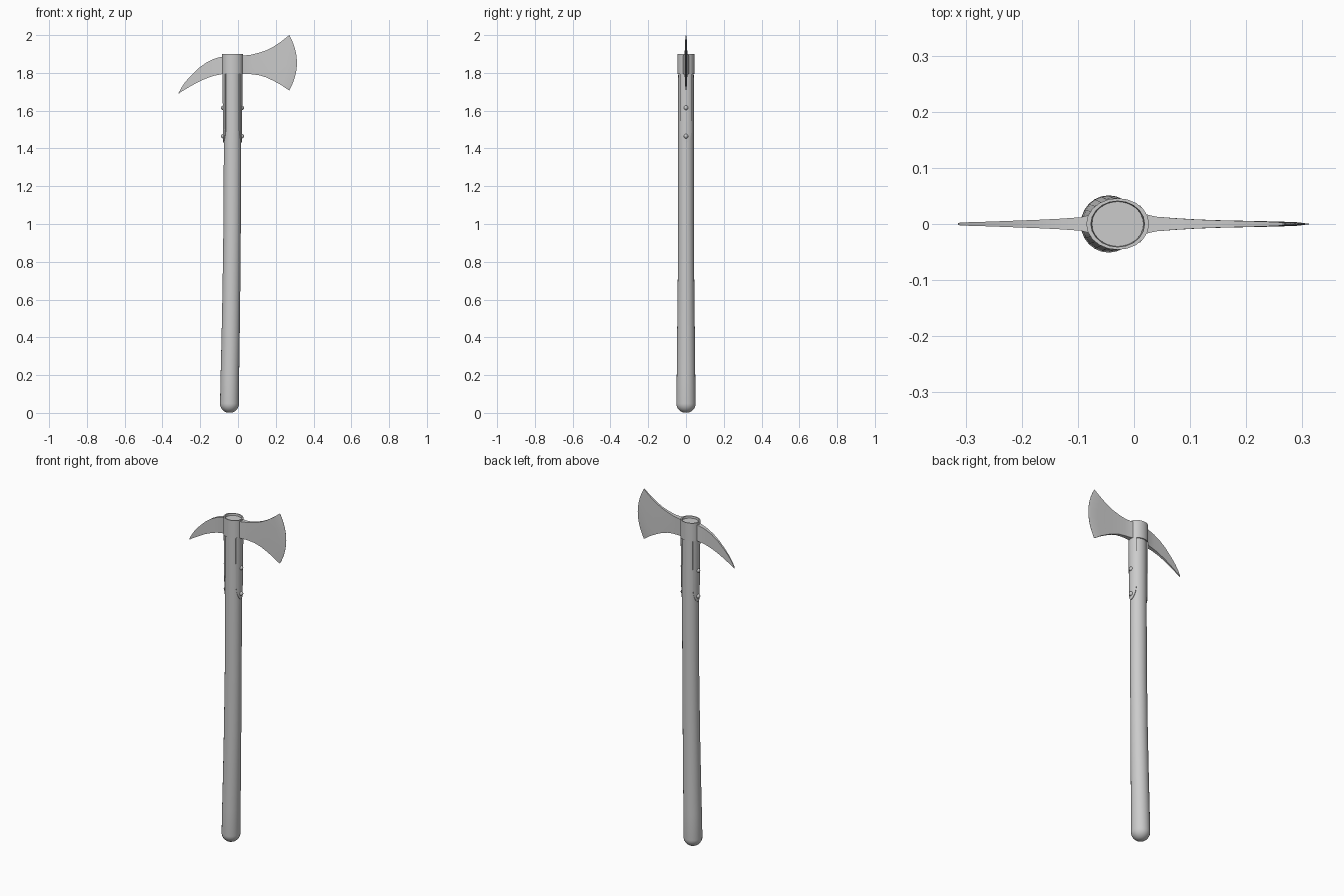
import bpy, bmesh
from math import sin, cos, pi, sqrt, radians

if "Cube" in bpy.data.objects:
    bpy.data.objects.remove(bpy.data.objects["Cube"])

CX = -0.029  # axis of the upper handle


def loft(name, rings, closed=False, angle=35):
    """Skin a list of equal-length point loops; cap the ends or join them."""
    bm = bmesh.new()
    vs = [[bm.verts.new(p) for p in r] for r in rings]
    n = len(vs[0])
    pairs = list(zip(vs, vs[1:])) + ([(vs[-1], vs[0])] if closed else [])
    for a, b in pairs:
        for i in range(n):
            j = (i + 1) % n
            bm.faces.new((a[i], a[j], b[j], b[i]))
    if not closed:
        bm.faces.new(vs[0])
        bm.faces.new(vs[-1])
    bmesh.ops.recalc_face_normals(bm, faces=bm.faces)
    me = bpy.data.meshes.new(name)
    bm.to_mesh(me)
    bm.free()
    ob = bpy.data.objects.new(name, me)
    bpy.context.collection.objects.link(ob)
    bpy.ops.object.select_all(action='DESELECT')
    ob.select_set(True)
    bpy.context.view_layer.objects.active = ob
    bpy.ops.object.shade_smooth_by_angle(angle=radians(angle))
    return ob


def ellipse(cx, rx, ry, z, n):
    return [(cx + rx * cos(2 * pi * i / n), ry * sin(2 * pi * i / n), z) for i in range(n)]


# Handle: gently curved shaft with a rounded butt
rings = []
for k in range(1, 8):
    a = k / 8 * pi / 2
    rings.append(ellipse(-0.045, 0.05 * sin(a), 0.051 * sin(a), 0.05 * (1 - cos(a)), 24))
for z, cx, rx, ry in [(0.05, -0.045, .050, .051), (0.2, -0.043, .049, .049),
                      (0.4, -0.039, .048, .047), (0.65, -0.035, .047, .044),
                      (1.0, -0.031, .046, .042), (1.4, CX, .046, .042),
                      (1.8, CX, .046, .041), (1.888, CX, .046, .040)]:
    rings.append(ellipse(cx, rx, ry, z, 24))
loft("handle", rings)

# Socket: oval collar around the top of the handle
loft("socket", [ellipse(CX, rx, ry, z, 20) for rx, ry, z in
                [(.056, .046, 1.795), (.056, .046, 1.9), (.048, .041, 1.9),
                 (.045, .039, 1.875), (.045, .039, 1.795)]], closed=True)


def plate(name, stations, n=12):
    """Blade section: (x, top z, bottom z, half thickness, bulge in x)."""
    rings = []
    for x, zt, zb, t, b in stations:
        side = [(x + b * (1 - (2 * i / n - 1) ** 2), zb + (zt - zb) * i / n) for i in range(n + 1)]
        rings.append([(px, t, pz) for px, pz in side] + [(px, -t, pz) for px, pz in reversed(side)])
    return loft(name, rings, angle=30)


# Axe blade: flares out to a curved cutting edge
plate("axe_blade", [
    (.018, 1.892, 1.796, .018, 0), (.04, 1.893, 1.794, .013, 0),
    (.07, 1.896, 1.793, .0105, .002), (.11, 1.906, 1.788, .008, .005),
    (.15, 1.920, 1.776, .0065, .010), (.19, 1.940, 1.757, .0055, .018),
    (.23, 1.967, 1.735, .0045, .026), (.26, 1.991, 1.714, .003, .033),
    (.272, 2.0, 1.707, .0004, .040)])

# Back spike: curved and drooping to a point
plate("back_spike", [
    (-.076, 1.887, 1.796, .017, 0), (-.095, 1.884, 1.791, .012, 0),
    (-.13, 1.873, 1.784, .0095, 0), (-.17, 1.853, 1.770, .0075, 0),
    (-.21, 1.824, 1.752, .006, 0), (-.25, 1.785, 1.730, .0045, 0),
    (-.28, 1.751, 1.712, .0035, 0), (-.30, 1.721, 1.700, .003, 0),
    (-.314, 1.695, 1.690, .002, 0)], n=4)

# Langets: straps wrapping both sides below the socket, rounded at the foot
for side, word in ((1, "right"), (-1, "left")):
    rings = []
    for z, w in [(1.80, 42), (1.65, 42), (1.5, 40), (1.475, 36), (1.455, 28), (1.44, 17), (1.432, 5)]:
        m, arc = 8, []
        k = (z - 1.43) / 0.37
        for r in (.0495 + .004 * k, .044):
            row = [radians(w) * (2 * i / m - 1) for i in range(m + 1)]
            if r == .044:
                row.reverse()
            arc += [(CX + side * r * cos(a), (r - .004) * sin(a), z) for a in row]
        rings.append(arc)
    loft("langet_" + word, rings)

    # Rivets through each langet
    for z in (1.615, 1.465):
        bpy.ops.mesh.primitive_uv_sphere_add(segments=16, ring_count=8, radius=.012,
                                             location=(CX + side * .049, 0, z))
        bpy.context.object.name = "rivet_" + word
        bpy.ops.object.shade_smooth()
